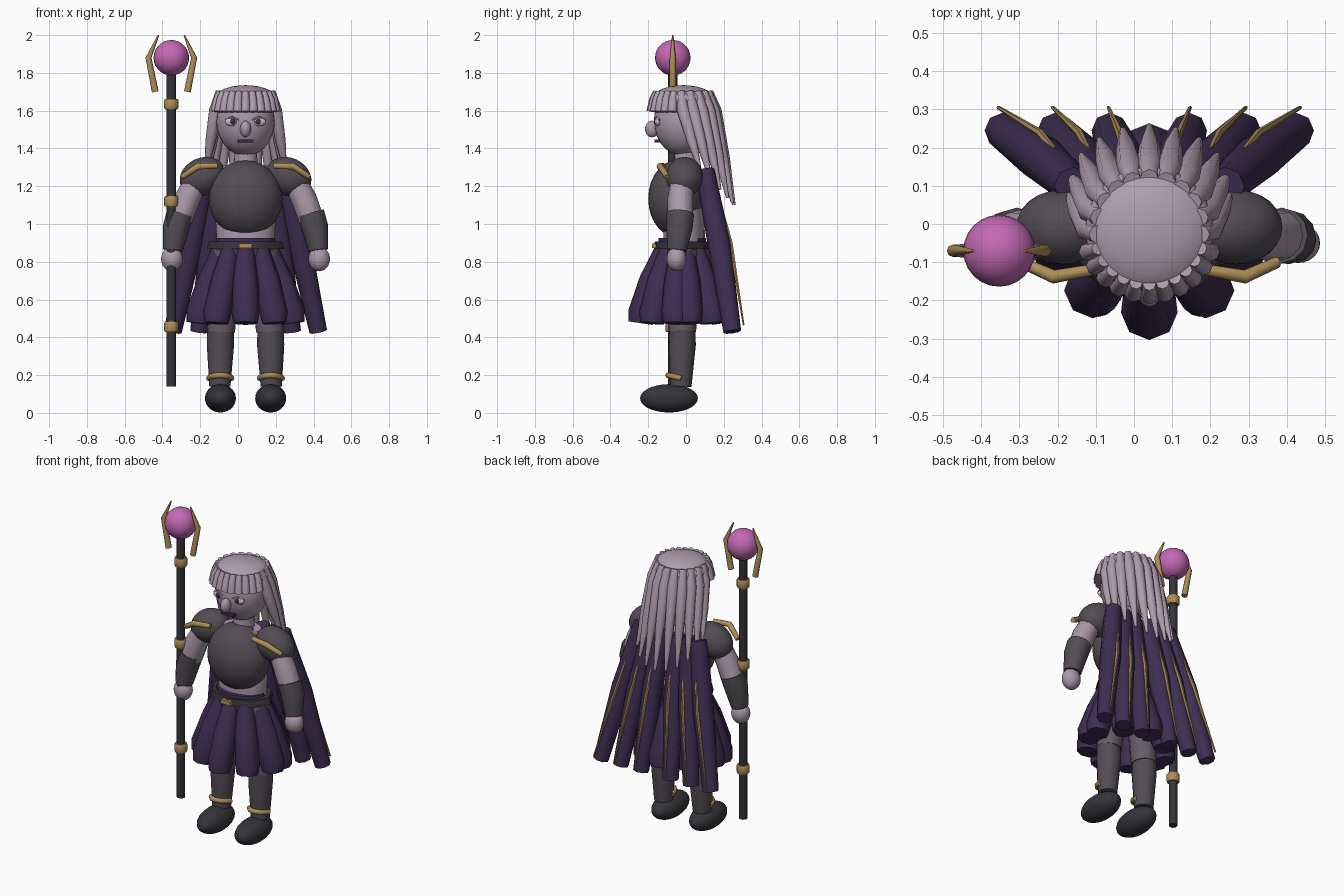
import bpy, bmesh, math
from mathutils import Vector, Matrix

if "Cube" in bpy.data.objects:
    bpy.data.objects.remove(bpy.data.objects["Cube"])

CX = 0.04  # the figure's own centre line


def mat(name, *rgb):
    m = bpy.data.materials.new(name)
    m.diffuse_color = (*rgb, 1)
    m.use_nodes = True
    m.node_tree.nodes["Principled BSDF"].inputs["Base Color"].default_value = m.diffuse_color
    return m


SKIN = mat("pale_skin", 0.40, 0.32, 0.39)
HAIR = mat("lilac_hair", 0.42, 0.34, 0.41)
STEEL = mat("dark_steel", 0.085, 0.074, 0.087)
LEG = mat("leg_cloth", 0.13, 0.107, 0.13)
CLOTH = mat("purple_cloth", 0.048, 0.028, 0.085)
GOLD = mat("gold", 0.42, 0.27, 0.095)
BLACK = mat("black_leather", 0.035, 0.035, 0.042)
ORB = mat("pink_orb", 0.55, 0.14, 0.46)
EYE = mat("eye_white", 0.60, 0.52, 0.60)
DARK = mat("dark_feature", 0.06, 0.02, 0.06)


def finish(name, bm, material, angle=40):
    bmesh.ops.recalc_face_normals(bm, faces=bm.faces)
    me = bpy.data.meshes.new(name)
    bm.to_mesh(me)
    bm.free()
    for p in me.polygons:
        p.use_smooth = True
    me.set_sharp_from_angle(angle=math.radians(angle))
    me.materials.append(material)
    ob = bpy.data.objects.new(name, me)
    bpy.context.collection.objects.link(ob)
    return ob


def ball(name, c, r, material, tilt=0):
    bm = bmesh.new()
    bmesh.ops.create_uvsphere(bm, u_segments=24, v_segments=14, radius=1)
    m = Matrix.Translation(c) @ Matrix.Rotation(tilt, 4, 'Y') @ Matrix.Diagonal((*r, 1))
    bmesh.ops.transform(bm, matrix=m, verts=bm.verts)
    return finish(name, bm, material)


def box(name, c, size, material):
    bm = bmesh.new()
    bmesh.ops.create_cube(bm, size=1, matrix=Matrix.Translation(c) @ Matrix.Diagonal((*size, 1)))
    return finish(name, bm, material)


def tube(name, pts, radii, material, n=8, angle=50, side=Vector((0, 1, 0))):
    """Loft an n-sided ring along a path; each radius is a number or an (a, b) pair."""
    bm = bmesh.new()
    pts = [Vector(p) for p in pts]
    rings = []
    for i, p in enumerate(pts):
        t = (pts[min(i + 1, len(pts) - 1)] - pts[max(i - 1, 0)]).normalized()
        u = side.cross(t).normalized()
        v = t.cross(u)
        a, b = radii[i] if isinstance(radii[i], tuple) else (radii[i], radii[i])
        rings.append([bm.verts.new(p + u * a * math.cos(k * math.tau / n) + v * b * math.sin(k * math.tau / n))
                      for k in range(n)])
    for r0, r1 in zip(rings, rings[1:]):
        for k in range(n):
            bm.faces.new((r0[k], r0[(k + 1) % n], r1[(k + 1) % n], r1[k]))
    bm.faces.new(rings[0])
    bm.faces.new(rings[-1])
    return finish(name, bm, material, angle)


# Head and face
ball("head", (CX, -0.015, 1.545), (0.155, 0.155, 0.185), SKIN)
ball("hair_cap", (CX, -0.015, 1.66), (0.168, 0.165, 0.075), HAIR)
ball("nose", (CX, -0.18, 1.503), (0.029, 0.037, 0.044), SKIN)
box("mouth", (CX, -0.153, 1.44), (0.085, 0.026, 0.016), DARK)
tube("neck", [(CX, 0, 1.26), (CX, 0, 1.40)], [0.065, 0.06], SKIN, 16)

# Torso, breastplate, belt
tube("torso", [(CX, -0.01, 0.86), (CX, -0.01, 0.95), (CX, -0.01, 1.22), (CX, -0.01, 1.31)],
     [(0.155, 0.11), (0.155, 0.11), (0.17, 0.10), (0.12, 0.08)], SKIN, 20)
ball("breastplate", (CX, -0.05, 1.134), (0.195, 0.15, 0.203), STEEL)
tube("skirt_waist", [(CX, -0.02, 0.80), (CX, -0.02, 0.925)], [(0.17, 0.13), (0.155, 0.125)], CLOTH, 16)
tube("belt", [(CX, -0.02, 0.867), (CX, -0.02, 0.907)], [(0.205, 0.15), (0.195, 0.145)], BLACK, 8)
box("buckle", (CX, -0.17, 0.885), (0.07, 0.022, 0.026), GOLD)

# Mirrored parts
for s, tag in ((-1, "right"), (1, "left")):
    def P(x, y, z):
        return (CX + s * x, y, z)
    ball(f"eye_{tag}", P(0.07, -0.149, 1.542), (0.037, 0.016, 0.024), EYE)
    ball(f"pupil_{tag}", P(0.067, -0.161, 1.542), (0.014, 0.009, 0.015), DARK)
    tube(f"eyelid_{tag}", [P(0.033, -0.163, 1.55), P(0.07, -0.163, 1.566), P(0.107, -0.144, 1.55)],
         [0.004, 0.006, 0.004], HAIR, 6)
    # Arms
    ball(f"pauldron_{tag}", P(0.228, -0.008, 1.25), (0.125, 0.098, 0.1), STEEL, s * 0.45)
    tube(f"pauldron_trim_{tag}", [P(0.15, -0.12, 1.308), P(0.25, -0.138, 1.306), P(0.335, -0.10, 1.25)],
         [0.015, 0.018, 0.015], GOLD, 8, 50, Vector((0, 0, 1)))
    tube(f"upper_arm_{tag}", [P(0.25, -0.02, 1.25), P(0.31, -0.03, 1.13), P(0.35, -0.03, 1.02)],
         [0.06, 0.068, 0.066], SKIN, 12)
    tube(f"forearm_{tag}", [P(0.345, -0.03, 1.055), P(0.368, -0.035, 0.98), P(0.385, -0.047, 0.86)],
         [0.073, 0.07, 0.052], STEEL, 12)
    ball(f"hand_{tag}", P(0.39, -0.05, 0.815), (0.057, 0.052, 0.065), SKIN)
    # Legs
    tube(f"thigh_{tag}", [P(0.10, -0.02, 0.86), P(0.13, -0.02, 0.43)], [0.085, 0.074], LEG, 16)
    tube(f"greave_{tag}", [P(0.133, -0.02, 0.45), P(0.133, -0.02, 0.36), P(0.136, -0.027, 0.14)],
         [0.07, 0.072, 0.056], STEEL, 16)
    arc = [math.pi * (1 + k / 6) for k in range(7)]
    tube(f"ankle_trim_{tag}", [P(0.134 + 0.06 * math.cos(a), -0.025 + 0.07 * math.sin(a), 0.183 - 0.016 * math.sin(a))
                               for a in arc], [0.015] * 7, GOLD, 8, 50, Vector((0, 0, 1)))
    ball(f"foot_{tag}", P(0.133, -0.09, 0.077), (0.082, 0.153, 0.075), BLACK)

# Skirt panels around the hips, pushed out most at front and back
for i in range(10):
    a = math.radians(-90 + 36 * i)
    c, d = math.cos(a), math.sin(a)
    d *= abs(d) ** 0.5
    tube(f"skirt_panel_{i}", [(CX + rx * c, -0.02 + ry * d, z) for rx, ry, z in
                              ((0.13, 0.095, 0.88), (0.195, 0.16, 0.70), (0.255, 0.212, 0.53), (0.262, 0.22, 0.475))],
         [0.045, 0.068, 0.074, 0.064], CLOTH, 8)

# Six cape strips, each with a gold rib
for i, k in enumerate((-1, -0.64, -0.27, 0.27, 0.64, 1)):
    tube(f"cape_strip_{i}", [(CX + 0.20 * k, 0.10, 1.285), (CX + 0.285 * k, 0.175, 0.90), (CX + 0.385 * k, 0.245, 0.43)],
         [0.05, 0.062, 0.047], CLOTH, 8)
    tube(f"cape_rib_{i}", [(CX + 0.225 * k, 0.165, 1.17), (CX + 0.285 * k, 0.237, 0.90), (CX + 0.395 * k, 0.305, 0.465)],
         [0.006, 0.011, 0.005], GOLD, 6)

# Long locks at the sides and back
for i in range(11):
    a = math.radians(-5 + 19 * i)
    c, d = math.cos(a), math.sin(a)
    tz = 1.28 - 0.18 * max(d, 0)
    top, mid = Vector((CX + 0.135 * c, -0.015 + 0.135 * d, 1.70)), Vector((CX + 0.16 * c, 0.155 * d, 1.60))
    tip = Vector((CX + 0.212 * c, 0.09 + 0.165 * d, tz))
    tube(f"long_lock_{i}", [top, mid, mid.lerp(tip, 0.5), tip], [0.024, 0.034, 0.027, 0.008], HAIR, 8)

# Short fringe
for i in range(11):
    a = math.radians(-160 + 14 * i)
    c, d = math.cos(a), math.sin(a)
    tube(f"fringe_lock_{i}", [(CX + r * c, -0.015 + r * d, z) for r, z in ((0.143, 1.70), (0.158, 1.66), (0.17, 1.595))],
         [0.017, 0.022, 0.025], HAIR, 8)

# Staff
SX, SY = -0.353, -0.07
tube("staff_shaft", [(SX, SY, 0.14), (SX, SY, 1.82)], [0.025, 0.025], BLACK, 12)
for i, z in enumerate((0.455, 1.12, 1.635)):
    tube(f"staff_ring_{i}", [(SX, SY, z + h) for h in (-0.028, -0.02, 0.02, 0.028)],
         [0.033, 0.038, 0.038, 0.033], GOLD, 12)
ball("staff_orb", (SX, SY, 1.88), (0.094, 0.094, 0.094), ORB)
for s in (-1, 1):
    tube(f"staff_prong_{s + 1}", [(SX + s * x, SY, z) for x, z in ((0.085, 1.70), (0.121, 1.88), (0.068, 2.0))],
         [0.018, 0.016, 0.004], GOLD, 8)
